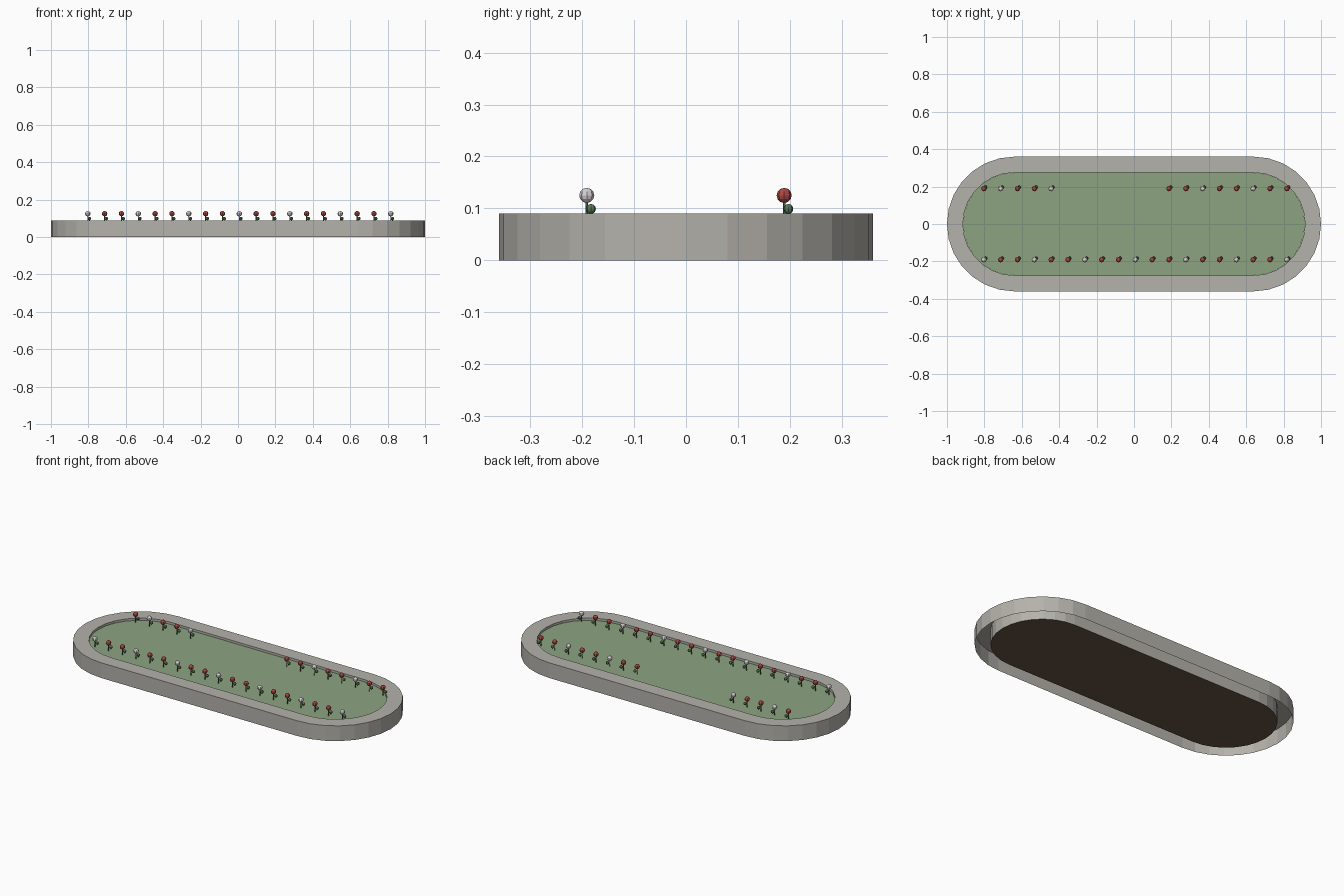
import bpy, bmesh, math
from mathutils import Matrix, Vector

if "Cube" in bpy.data.objects:
    bpy.data.objects.remove(bpy.data.objects["Cube"])


def material(name, rgb):
    m = bpy.data.materials.new(name)
    lin = [(c / 255 / 12.92) if c < 11 else ((c / 255 + 0.055) / 1.055) ** 2.4 for c in rgb]
    m.diffuse_color = (*lin, 1)
    m.use_nodes = True
    m.node_tree.nodes["Principled BSDF"].inputs["Base Color"].default_value = m.diffuse_color
    return m


STONE = material("stone grey", (181, 178, 171))
GRASS = material("grass green", (140, 164, 128))
SOIL = material("soil brown", (104, 84, 68))
RED = material("petal red", (172, 72, 68))
WHITE = material("petal white", (216, 209, 212))
LEAF = material("leaf green", (92, 122, 88))


def finish(name, bm, mat):
    me = bpy.data.meshes.new(name)
    bm.to_mesh(me)
    bm.free()
    me.materials.append(mat)
    ob = bpy.data.objects.new(name, me)
    bpy.context.collection.objects.link(ob)
    return ob


def stadium(r, straight=0.64, n=14):
    """Outline of a long bed with half-round ends."""
    pts = []
    for side in (1, -1):
        for i in range(n + 1):
            a = -math.pi / 2 + math.pi * i / n
            pts.append((side * (straight + r * math.cos(a)), side * r * math.sin(a)))
    return pts


def ring(bm, r, z):
    return [bm.verts.new((x, y, z)) for x, y in stadium(r)]


def bridge(bm, a, b):
    n = len(a)
    for i in range(n):
        j = (i + 1) % n
        bm.faces.new((a[i], a[j], b[j], b[i]))


OUTER, INNER, TOP, LAWN = 0.36, 0.275, 0.09, 0.077

# Stone curb: outer wall, flat top, inner wall, open underneath
bm = bmesh.new()
loops = [ring(bm, OUTER, 0), ring(bm, OUTER, TOP), ring(bm, INNER, TOP), ring(bm, INNER, 0)]
for a, b in zip(loops, loops[1:]):
    bridge(bm, a, b)
finish("curb", bm, STONE)


def slab(name, r, z0, z1, mat):
    bm = bmesh.new()
    lo, hi = ring(bm, r, z0), ring(bm, r, z1)
    bridge(bm, lo, hi)
    bm.faces.new(hi)
    bm.faces.new(lo[::-1])
    finish(name, bm, mat)


# Soil body and lawn on top
slab("soil", INNER - 0.0005, 0, LAWN - 0.005, SOIL)
slab("lawn", INNER - 0.0005, LAWN - 0.005, LAWN, GRASS)


def ball(bm, pos, r):
    bmesh.ops.create_uvsphere(bm, u_segments=8, v_segments=6, radius=r,
                              matrix=Matrix.Translation(Vector(pos)))


# Flower rows; every third bloom is white, back row has a gap in the middle
red, white, leaves, stems = (bmesh.new() for _ in range(4))
for y, phase, gap in ((-0.191, 0, ()), (0.189, 1, range(5, 11))):
    for i in range(19):
        if i in gap:
            continue
        x = -0.803 + 0.09 * i
        ball(white if i % 3 == phase else red, (x, y, 0.125), 0.0145)
        ball(leaves, (x + 0.009, y + 0.008, 0.099), 0.0095)
        bmesh.ops.create_cone(stems, cap_ends=True, segments=6, radius1=0.0025, radius2=0.0025,
                              depth=0.045, matrix=Matrix.Translation((x, y, LAWN + 0.0215)))
finish("red_blooms", red, RED)
finish("white_blooms", white, WHITE)
finish("flower_leaves", leaves, LEAF)
finish("flower_stems", stems, LEAF)
